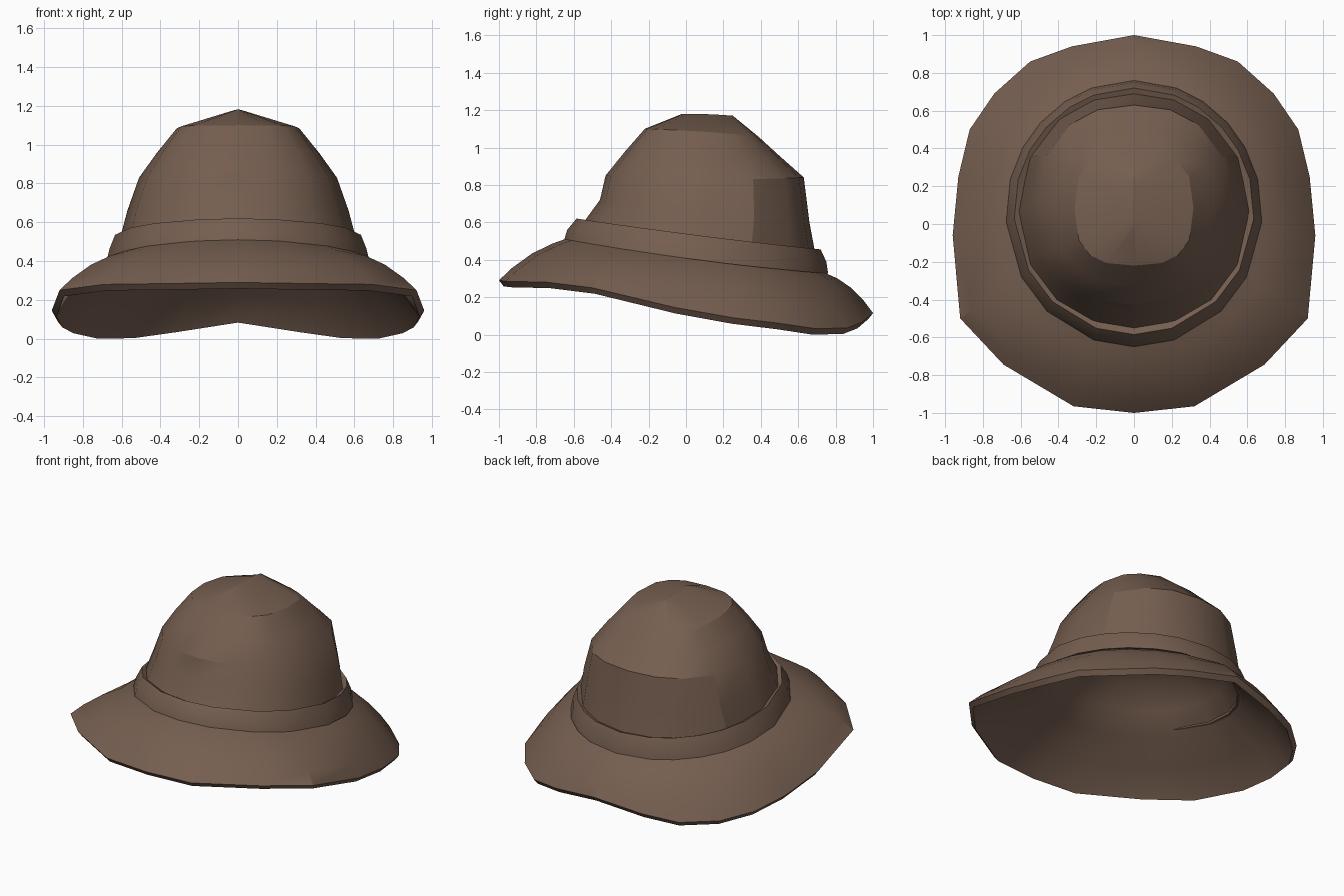
import bpy, math

if "Cube" in bpy.data.objects:
    bpy.data.objects.remove(bpy.data.objects["Cube"])

felt = bpy.data.materials.new("brown felt")
felt.diffuse_color = (0.178, 0.112, 0.079, 1)
felt.use_nodes = True
felt.node_tree.nodes["Principled BSDF"].inputs["Base Color"].default_value = felt.diffuse_color

# Half outline of the brim edge, front to back: x, y, z of the top edge
EDGE = [(0, -1, .29), (.32, -.965, .285), (.69, -.745, .28), (.92, -.5, .25),
        (.96, -.06, .145), (.93, .25, .09), (.87, .5, .06), (.74, .69, .032),
        (.55, .86, .035), (.33, .94, .065), (0, 1, .115)]
ANGLES = [math.atan2(x, -y) for x, y, z in EDGE]
CROWN_ANGLES = [math.radians(a) for a in (0, 20, 41, 64, 90, 116, 141, 161, 180)]


def mirrored(half):
    """Close a half outline (front to back) into a full ring."""
    return half + [(-x, y, z) for x, y, z in half[-2:0:-1]]


def oval(front, back, width, zf, zm, zb, square=2, angles=ANGLES):
    """Tilted oval ring; heights at front, side and back; square > 2 is boxier."""
    half = []
    for a in angles:
        s = max(0, math.sin(a)) ** (2 / square)
        c = math.copysign(abs(math.cos(a)) ** (2 / square), math.cos(a))
        u = (1 - c) / 2
        z = zf * (1 - u) * (1 - 2 * u) + zm * 4 * u * (1 - u) + zb * u * (2 * u - 1)
        half.append((width * s, (front + back) / 2 - (back - front) / 2 * c, z))
    half[0] = (0,) + half[0][1:]
    half[-1] = (0,) + half[-1][1:]
    return mirrored(half)


def blend(a, b, t, lift=0):
    return [(p[0] + (q[0] - p[0]) * t, p[1] + (q[1] - p[1]) * t,
             p[2] + (q[2] - p[2]) * t + lift) for p, q in zip(a, b)]


def shrink(ring, d, dz):
    """Move a ring inward by d and down by dz."""
    out = []
    for x, y, z in ring:
        r = math.hypot(x, y - .05) or 1
        k = max(0, 1 - d / r)
        out.append((x * k, .05 + (y - .05) * k, z - dz))
    return out


def loft(name, rings, cap=False, closed=False, flip=False, angle=25):
    n = len(rings[0])
    verts = [v for r in rings for v in r]
    faces = []
    count = len(rings) if closed else len(rings) - 1
    for i in range(count):
        j = (i + 1) % len(rings)
        for k in range(n):
            m = (k + 1) % n
            faces.append((i * n + k, i * n + m, j * n + m, j * n + k))
    if cap:
        faces.append(tuple((len(rings) - 1) * n + k for k in range(n)))
    if flip:
        faces = [f[::-1] for f in faces]
    mesh = bpy.data.meshes.new(name)
    mesh.from_pydata(verts, [], faces)
    mesh.materials.append(felt)
    obj = bpy.data.objects.new(name, mesh)
    bpy.context.collection.objects.link(obj)
    bpy.ops.object.select_all(action='DESELECT')
    obj.select_set(True)
    bpy.context.view_layer.objects.active = obj
    bpy.ops.object.shade_smooth_by_angle(angle=math.radians(angle))


# Crown, from under the band up to the short top ridge
CROWN = [(-.57, .70, .62, .55, .46, .38, 2.1),
         (-.555, .69, .61, .59, .51, .44, 2.1),
         (-.46, .66, .57, .72, .66, .60, 2.2),
         (-.43, .63, .51, .85, .83, .84, 2.3),
         (-.325, .50, .42, .98, .955, .955, 2.5),
         (-.22, .385, .315, 1.10, 1.085, 1.06, 2.8),
         (-.02, .25, .015, 1.18, 1.178, 1.17, 2)]
loft("crown", [oval(*r, CROWN_ANGLES) for r in CROWN], cap=True)

# Band wrapped around the crown base
band_low = oval(-.65, .76, .678, .51, .40, .325)
loft("hat_band", [band_low,
                  oval(-.635, .75, .663, .56, .46, .39),
                  oval(-.585, .72, .635, .62, .53, .455),
                  oval(-.55, .68, .60, .60, .51, .44),
                  oval(-.57, .68, .60, .54, .43, .35)], closed=True)

# Sloping brim with a thin rolled edge
edge = mirrored(EDGE)
lower_edge = shrink(edge, .025, .032)
loft("brim", [lower_edge, edge,
              blend(edge, band_low, .2, .022),
              blend(edge, band_low, .5, .032),
              blend(edge, band_low, .8, .018),
              shrink(band_low, .03, -.01)])

# Underside of the brim, rising into a rounded hollow
loft("lining", [lower_edge,
                blend(edge, band_low, .5, .005),
                shrink(band_low, .04, .015),
                oval(-.47, .60, .53, .60, .55, .50),
                oval(-.32, .44, .38, .70, .67, .63),
                oval(-.15, .24, .18, .75, .74, .72)],
     cap=True, flip=True, angle=40)
